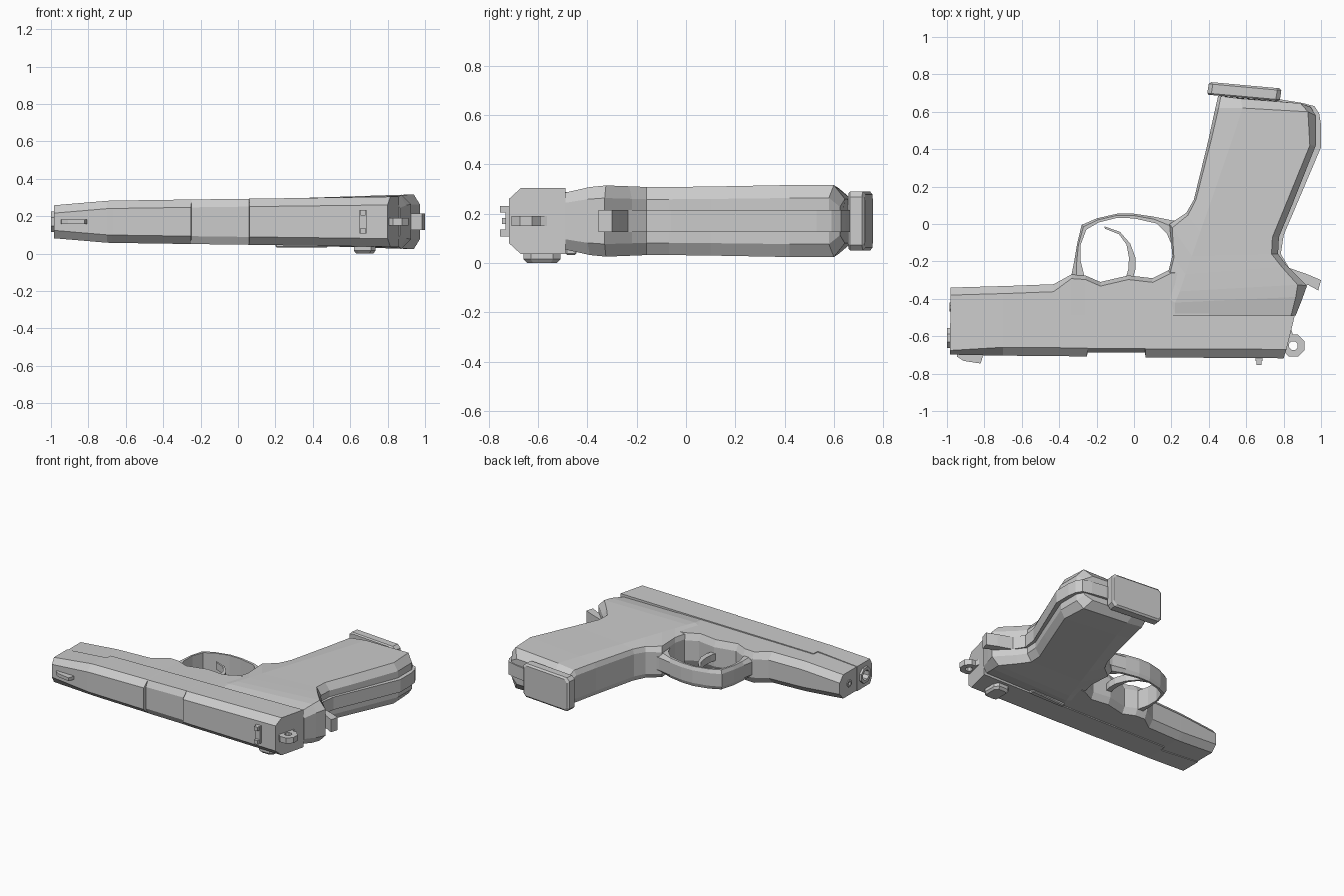
import bpy, bmesh, math
from mathutils import Vector

ZC = 0.17  # mirror plane height: the pistol lies on its side


def make(name, bm):
    bmesh.ops.recalc_face_normals(bm, faces=bm.faces)
    me = bpy.data.meshes.new(name)
    bm.to_mesh(me)
    bm.free()
    ob = bpy.data.objects.new(name, me)
    bpy.context.collection.objects.link(ob)
    return ob


def loft(name, rings, closed=False):
    """Skin rings of equal size; cap both ends, or join last to first."""
    bm = bmesh.new()
    vs = [[bm.verts.new(p) for p in r] for r in rings]
    n = len(vs[0])
    for a, b in zip(vs, vs[1:] + (vs[:1] if closed else [])):
        for i in range(n):
            j = (i + 1) % n
            bm.faces.new((a[i], a[j], b[j], b[i]))
    if not closed:
        bm.faces.new(vs[0])
        bm.faces.new(vs[-1])
    return make(name, bm)


def mirrored(half):
    """Ring from (x, y, half width) points, mirrored about ZC."""
    return ([(x, y, ZC + h) for x, y, h in half]
            + [(x, y, ZC - h) for x, y, h in reversed(half)])


def prism(name, outline, z0, z1, bevel=0):
    ob = loft(name, [[(x, y, z) for x, y in outline] for z in (z0, z1)])
    if bevel:
        m = ob.modifiers.new("bevel", 'BEVEL')
        m.width, m.segments = bevel, 1
    return ob


def box(name, x0, x1, y0, y1, z0, z1):
    return prism(name, [(x0, y0), (x1, y0), (x1, y1), (x0, y1)], z0, z1)


def circle(cx, cy, r, n=8):
    return [(cx + r * math.cos(2 * math.pi * (i + .5) / n),
             cy + r * math.sin(2 * math.pi * (i + .5) / n)) for i in range(n)]


def cut(target, cutter):
    cutter.hide_render = True
    cutter.hide_viewport = True
    m = target.modifiers.new("cut", 'BOOLEAN')
    m.object, m.operation, m.solver = cutter, 'DIFFERENCE', 'EXACT'


# Slide: x, split-line y, top y, half width (steps form the port and front lip)
slide_st = [(-0.985, -0.53, -0.698, 0.088), (-0.70, -0.53, -0.704, 0.112),
            (-0.672, -0.53, -0.704, 0.113), (-0.668, -0.488, -0.704, 0.113),
            (-0.252, -0.488, -0.708, 0.119), (-0.248, -0.488, -0.688, 0.119),
            (0.058, -0.488, -0.688, 0.123), (0.062, -0.488, -0.713, 0.123)]
rings = []
for x, y0, y1, w in slide_st:
    ch = 0.022 if x < -0.9 else (0.023 if y1 == -0.688 else 0.045)
    rings.append(mirrored([(x, y0, w), (x, y1 + ch, w), (x, y1, w - 0.042)]))
rings.append(mirrored([(0.86, -0.488, 0.134), (0.815, -0.67, 0.134), (0.80, -0.718, 0.09)]))
slide = loft("slide", rings)

# Frame below the slide: x, upper y, lower y, half width
frame_st = [(-0.98, -0.53, -0.34, 0.085), (-0.70, -0.53, -0.332, 0.106),
            (-0.672, -0.53, -0.331, 0.107), (-0.668, -0.488, -0.331, 0.107),
            (-0.43, -0.488, -0.322, 0.110), (-0.335, -0.488, -0.27, 0.111),
            (-0.26, -0.488, -0.275, 0.111), (-0.18, -0.488, -0.31, 0.112),
            (-0.03, -0.488, -0.275, 0.114), (0.10, -0.488, -0.29, 0.116),
            (0.20, -0.488, -0.24, 0.117), (0.40, -0.488, -0.24, 0.117)]
rings = []
for x, a, b, w in frame_st:
    ch = 0.04 if x < -0.4 else 0.022
    rings.append(mirrored([(x, a, w), (x, b - ch, w), (x, b, w - 0.045)]))
frame = loft("frame", rings)

# Barrel muzzle and guide rod, with bores cut into the front
for nm, y, ro, ri, host, x0 in (("muzzle", -0.61, 0.058, 0.036, slide, -1.0),
                                ("guide_rod", -0.445, 0.026, 0.014, frame, -0.986)):
    prof = [(x0, ri), (x0, ro), (-0.95, ro), (-0.95, ri)]
    loft(nm, [[(x, p, q) for p, q in circle(y, ZC, r)] for x, r in prof], closed=True)
    cut(host, loft(nm + "_cutter", [[(x, p, q) for p, q in circle(y, ZC, (ro + ri) / 2)]
                                    for x in (-1.05, -0.88)]))

# Grip: front edge, panel crease, panel back edge, back edge, half thickness
grip_st = [((0.45, 0.685), (0.57, 0.67), (0.89, 0.645), (0.945, 0.625), 0.09),
           ((0.435, 0.62), (0.58, 0.62), (0.93, 0.60), (0.972, 0.58), 0.147),
           ((0.398, 0.45), (0.525, 0.45), (0.94, 0.42), (0.972, 0.42), 0.146),
           ((0.32, 0.13), (0.415, 0.13), (0.81, 0.10), (0.845, 0.10), 0.14),
           ((0.28, 0.06), (0.355, -0.04), (0.74, -0.07), (0.775, -0.07), 0.138),
           ((0.19, 0.0), (0.31, -0.17), (0.735, -0.16), (0.77, -0.16), 0.138),
           ((0.205, -0.17), (0.275, -0.27), (0.79, -0.23), (0.815, -0.22), 0.141),
           ((0.18, -0.27), (0.245, -0.36), (0.875, -0.325), (0.925, -0.33), 0.146),
           ((0.14, -0.38), (0.22, -0.42), (0.865, -0.39), (0.90, -0.40), 0.138),
           ((0.14, -0.488), (0.22, -0.488), (0.84, -0.488), (0.865, -0.488), 0.116)]
rings = []
for f, l, i, o, h in grip_st:
    s = Vector(f).lerp(Vector(l), 0.12)
    hl = min(h, 0.117 + 0.028 * l[0])  # the panel thickens towards the back
    hi = min(h, 0.120 + 0.028 * i[0])
    rings.append(mirrored([(*f, hl * 0.62), (*s, hl * 0.88), (*l, hl), (*i, hi), (*o, h * 0.64)]))
loft("grip", rings)

# Backstrap strip with the tang at its upper end
prism("backstrap", [(0.60, 0.668), (0.79, 0.665), (0.90, 0.647), (0.965, 0.63), (0.99, 0.59),
                    (1.0, 0.53), (1.0, 0.41), (0.80, -0.06), (0.785, -0.16), (0.83, -0.235),
                    (0.93, -0.27), (1.0, -0.30), (0.985, -0.355), (0.93, -0.325), (0.80, -0.32),
                    (0.70, -0.15), (0.72, -0.02), (0.90, 0.42), (0.88, 0.58), (0.60, 0.60)],
      0.125, 0.215)

# Magazine base plate: rounded plate stacked along its thickness
along, out = Vector((0.39, -0.035)), Vector((0.01, 0.068))
rings = []
for t, inset in ((0, 0.008), (0.12, 0), (0.85, 0), (1, 0.012)):
    a, b, c = 0.195 - inset, 0.12 - inset, 0.022
    rings.append([(*(Vector((0.585, 0.674)) + out * t + along.normalized() * u), ZC + v)
                  for u, v in ((a, b - c), (a - c, b), (c - a, b), (-a, b - c),
                               (-a, c - b), (c - a, -b), (a - c, -b), (a, c - b))])
loft("magazine_base", rings)

# Trigger guard: outer and inner points along the bow
guard = [((-0.34, -0.30), (-0.26, -0.30)), ((-0.32, -0.20), (-0.285, -0.20)),
         ((-0.305, -0.11), (-0.285, -0.11)), ((-0.28, -0.005), (-0.255, -0.03)),
         ((-0.20, 0.03), (-0.19, 0.008)), ((-0.09, 0.055), (-0.09, 0.033)),
         ((0.0, 0.055), (0.0, 0.03)), ((0.10, 0.04), (0.12, 0.003)),
         ((0.20, 0.02), (0.175, -0.05)), ((0.25, 0.02), (0.21, -0.13))]
rings = []
for o, i in guard:
    m = Vector(o).lerp(Vector(i), 0.4)
    rings.append(mirrored([(*o, 0.045), (*m, 0.07), (*i, 0.07)]))
loft("trigger_guard", rings)

# Trigger
trig = [((-0.16, -0.012), (-0.155, -0.025)), ((-0.075, -0.042), (-0.08, -0.055)),
        ((-0.02, -0.105), (-0.04, -0.11)), ((0.008, -0.18), (-0.027, -0.18)),
        ((0.008, -0.24), (-0.03, -0.24)), ((-0.01, -0.31), (-0.05, -0.31))]
loft("trigger", [mirrored([(*a, 0.025), (*b, 0.025)]) for a, b in trig])

# Hammer: ring spur on a short arm
loft("hammer_ring", [[(x, y, z) for x, y in circle(0.852, -0.65, r)]
                     for r, z in ((0.025, 0.15), (0.064, 0.15), (0.064, 0.19), (0.025, 0.19))],
     closed=True)
prism("hammer_arm", [(0.79, -0.62), (0.82, -0.605), (0.85, -0.595), (0.835, -0.54), (0.79, -0.54)],
      0.15, 0.19)

# Sights
prism("front_sight", [(-0.95, -0.68), (-0.945, -0.71), (-0.91, -0.732), (-0.82, -0.746),
                      (-0.80, -0.68)], 0.158, 0.182)
box("rear_sight_base", 0.65, 0.688, -0.732, -0.70, 0.108, 0.232)
for k, z in enumerate((0.108, 0.204)):
    box(f"rear_sight_post_{k + 1}", 0.655, 0.683, -0.754, -0.725, z, z + 0.028)

# Controls on the underside
lever = [(0.62, -0.65), (0.64, -0.66), (0.71, -0.66), (0.735, -0.63), (0.735, -0.54),
         (0.71, -0.51), (0.64, -0.51), (0.62, -0.53)]
loft("safety_lever", [[(0.678 + (x - 0.678) * s, -0.585 + (y + 0.585) * s, z) for x, y in lever]
                      for s, z in ((0.8, 0.0), (1.0, 0.015), (1.0, 0.06))])
prism("slide_stop", [(0.20, -0.488), (0.48, -0.488), (0.48, -0.445), (0.38, -0.45), (0.20, -0.46)],
      0.033, 0.075, 0.006)
